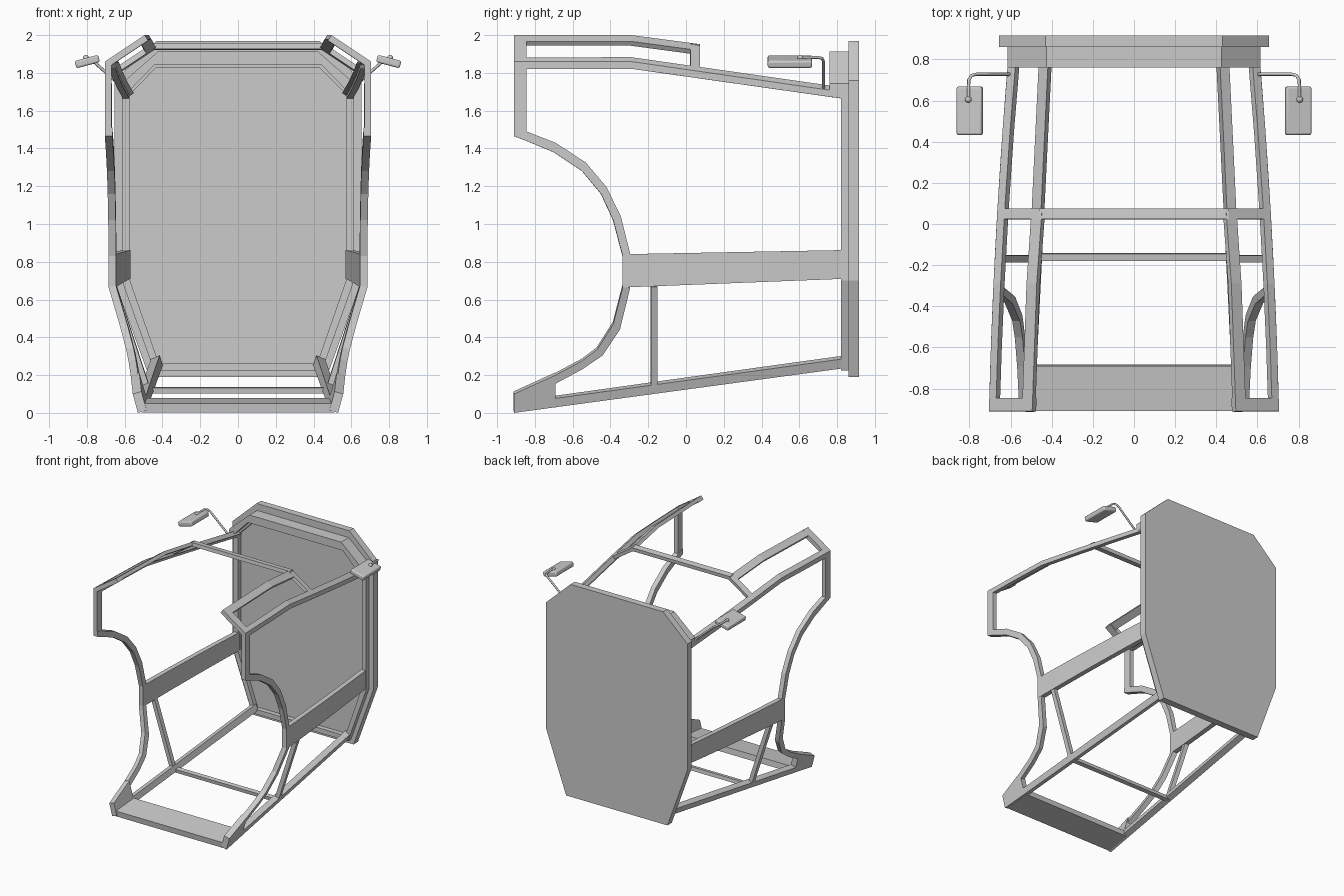
import bpy, bmesh, math
from mathutils import Vector

if "Cube" in bpy.data.objects:
    bpy.data.objects.remove(bpy.data.objects["Cube"])


def lerp(a, b, f):
    return a + (b - a) * f


def roof_break(y):
    return 1.86 if y < -0.29 else lerp(1.86, 1.70, (y + 0.29) / 1.11)


def on_side(y, z):
    """Point on the tapered, three-facet side of the cab."""
    t = y + 0.91
    wide = 0.705 - 0.0247 * t - 0.01745 * t * t
    low = 0.53 - 0.05 * t
    zb, ze, zr = 0.136 * t, 0.645 + 0.03 * t, roof_break(y)
    if z < ze:
        x = lerp(low, wide, (z - zb) / (ze - zb))
    elif z <= zr:
        x = wide
    else:
        x = wide - 1.5 * (z - zr)
    return (x, y, z)


def shell(name, strips, facing, thick, side=True):
    """Quad strips from pairs of edge lines, mirrored and thickened."""
    bm = bmesh.new()
    for a, b in strips:
        va = [bm.verts.new(on_side(*p) if side else p) for p in a]
        vb = [bm.verts.new(on_side(*p) if side else p) for p in b]
        for i in range(len(a) - 1):
            f = bm.faces.new((va[i], va[i + 1], vb[i + 1], vb[i]))
            f.normal_update()
            if f.normal.dot(Vector(facing)) < 0:
                f.normal_flip()
    me = bpy.data.meshes.new(name)
    bm.to_mesh(me)
    bm.free()
    ob = bpy.data.objects.new(name, me)
    bpy.context.collection.objects.link(ob)
    ob.modifiers.new("mirror", 'MIRROR')
    s = ob.modifiers.new("thickness", 'SOLIDIFY')
    s.thickness, s.offset, s.use_even_offset = thick, -1, True
    return ob


def along(y0, y1, z0, z1, n=6):
    return [(lerp(y0, y1, i / n), lerp(z0, z1, i / n)) for i in range(n + 1)]


OUT = (1, 0, 0.2)

# Front posts, bending into the roof facet
zs = [1.47, 1.86, 2.0]
shell("front_post", [([(-0.91, z) for z in zs], [(-0.845, z) for z in zs])], OUT, 0.035)

# Side roof rails, folded along the roof crease
ys = [-0.91, -0.6, -0.29, 0.07, 0.45, 0.84]


def rail_line(d0, d1):
    return [(y, roof_break(y) + lerp(d0, d1, (y + 0.91) / 1.75)) for y in ys]


def strip3(name, low, mid, high, thick):
    # two quad rows sharing the crease line
    ob = shell(name, [(low, mid), (mid, high)], OUT, thick)
    bm = bmesh.new()
    bm.from_mesh(ob.data)
    bmesh.ops.remove_doubles(bm, verts=bm.verts, dist=0.0005)
    bm.to_mesh(ob.data)
    bm.free()


strip3("side_roof_rail", rail_line(-0.04, -0.035), rail_line(0, 0), rail_line(0.022, 0.025), 0.035)

# Upper roof rails and the sloped ends of the roof crossbar
shell("upper_roof_rail", [
    ([(-0.91, 2.0), (-0.29, 2.0), (0.075, 1.952)], [(-0.91, 1.967), (-0.29, 1.967), (0.075, 1.918)]),
    ([(0.025, 1.82), (0.025, 1.955)], [(0.075, 1.815), (0.075, 1.95)])], OUT, 0.028)

# Curved arches of the door opening
shell("door_arch", [
    ([(-0.91, 1.465), (-0.845, 1.44), (-0.70, 1.38), (-0.55, 1.28), (-0.45, 1.16), (-0.385, 1.02), (-0.335, 0.83)],
     [(-0.91, 1.51), (-0.845, 1.49), (-0.69, 1.43), (-0.53, 1.325), (-0.42, 1.195), (-0.345, 1.04), (-0.295, 0.84)]),
    ([(-0.335, 0.664), (-0.385, 0.47), (-0.47, 0.335), (-0.55, 0.275), (-0.69, 0.20)],
     [(-0.295, 0.664), (-0.35, 0.44), (-0.44, 0.305), (-0.55, 0.23), (-0.69, 0.155)])], OUT, 0.04)

# Belt panel and lower door post
shell("belt_panel", [(along(-0.335, 0.84, 0.664, 0.71), along(-0.335, 0.84, 0.84, 0.862))], OUT, 0.04)
shell("lower_post", [([(-0.185, 0.13), (-0.185, 0.667)], [(-0.15, 0.13), (-0.15, 0.668)])], OUT, 0.035)

# Bottom side rails with front feet
shell("bottom_rail", [
    ([(-0.91, 0.0), (-0.69, 0.03)], [(-0.91, 0.10), (-0.69, 0.20)]),
    (along(-0.69, 0.84, 0.03, 0.237), along(-0.69, 0.84, 0.077, 0.287))], OUT, 0.048)

# Front sill plate
shell("front_sill", [([(0, -0.91, 0.05), (0.51, -0.91, 0.05)], [(0, -0.69, 0.078), (0.50, -0.69, 0.078)])],
      (0, 0, 1), 0.048, False)

# Floor and roof crossbars
shell("floor_crossbar", [([(0, -0.18, 0.132), (0.485, -0.18, 0.132)], [(0, -0.145, 0.137), (0.485, -0.145, 0.137)])],
      (0, 0, 1), 0.03, False)
shell("roof_crossbar", [([(0, 0.025, 1.957), (0.46, 0.025, 1.957)], [(0, 0.075, 1.951), (0.46, 0.075, 1.951)])],
      (0, 0, 1), 0.03, False)


def wall(name, outer, inner, y0, y1):
    shell(name, [([(x, y0, z) for x, z in outer], [(x, y0, z) for x, z in inner])],
          (0, -1, 0), y1 - y0, False)


# Rear frame ring, roof hood and solid back plate
wall("rear_frame", [(0, 0.225), (0.445, 0.225), (0.615, 0.70), (0.615, 1.72), (0.425, 1.90), (0, 1.90)],
     [(0, 0.265), (0.42, 0.265), (0.575, 0.71), (0.575, 1.685), (0.435, 1.825), (0, 1.825)], 0.82, 0.862)
wall("rear_hood", [(0.615, 1.68), (0.615, 1.745), (0.425, 1.912), (0, 1.912)],
     [(0.58, 1.68), (0.58, 1.70), (0.44, 1.845), (0, 1.845)], 0.76, 0.862)
plate = [(0.47, 0.19), (0.655, 0.70), (0.655, 1.76), (0.43, 1.97)]
wall("back_plate", plate, [(0, z) for x, z in plate], 0.86, 0.917)

# Wing mirrors with bent arms and ball joints
for s, tag in ((1, "right"), (-1, "left")):
    cu = bpy.data.curves.new("mirror_arm_" + tag, 'CURVE')
    cu.dimensions = '3D'
    cu.bevel_depth, cu.bevel_resolution, cu.use_fill_caps = 0.008, 2, True
    path = [(0.60, 0.728, 1.715), (0.765, 0.728, 1.86), (0.79, 0.722, 1.876), (0.803, 0.70, 1.882), (0.805, 0.60, 1.882)]
    sp = cu.splines.new('POLY')
    sp.points.add(len(path) - 1)
    for p, (x, y, z) in zip(sp.points, path):
        p.co = (s * x, y, z, 1)
    bpy.context.collection.objects.link(bpy.data.objects.new("mirror_arm_" + tag, cu))

    bpy.ops.mesh.primitive_cube_add(size=1, location=(s * 0.798, 0.55, 1.86), rotation=(0, s * math.radians(15), 0))
    ob = bpy.context.object
    ob.name = "wing_mirror_" + tag
    ob.scale = (0.128, 0.235, 0.04)
    bpy.ops.object.transform_apply(location=False, rotation=False, scale=True)
    b = ob.modifiers.new("round", 'BEVEL')
    b.width, b.segments = 0.01, 3
    bpy.ops.object.shade_smooth_by_angle(angle=math.radians(40))

    bpy.ops.mesh.primitive_uv_sphere_add(segments=16, ring_count=8, radius=0.016, location=(s * 0.805, 0.605, 1.879))
    bpy.context.object.name = "mirror_joint_" + tag
    bpy.ops.object.shade_smooth_by_angle()
